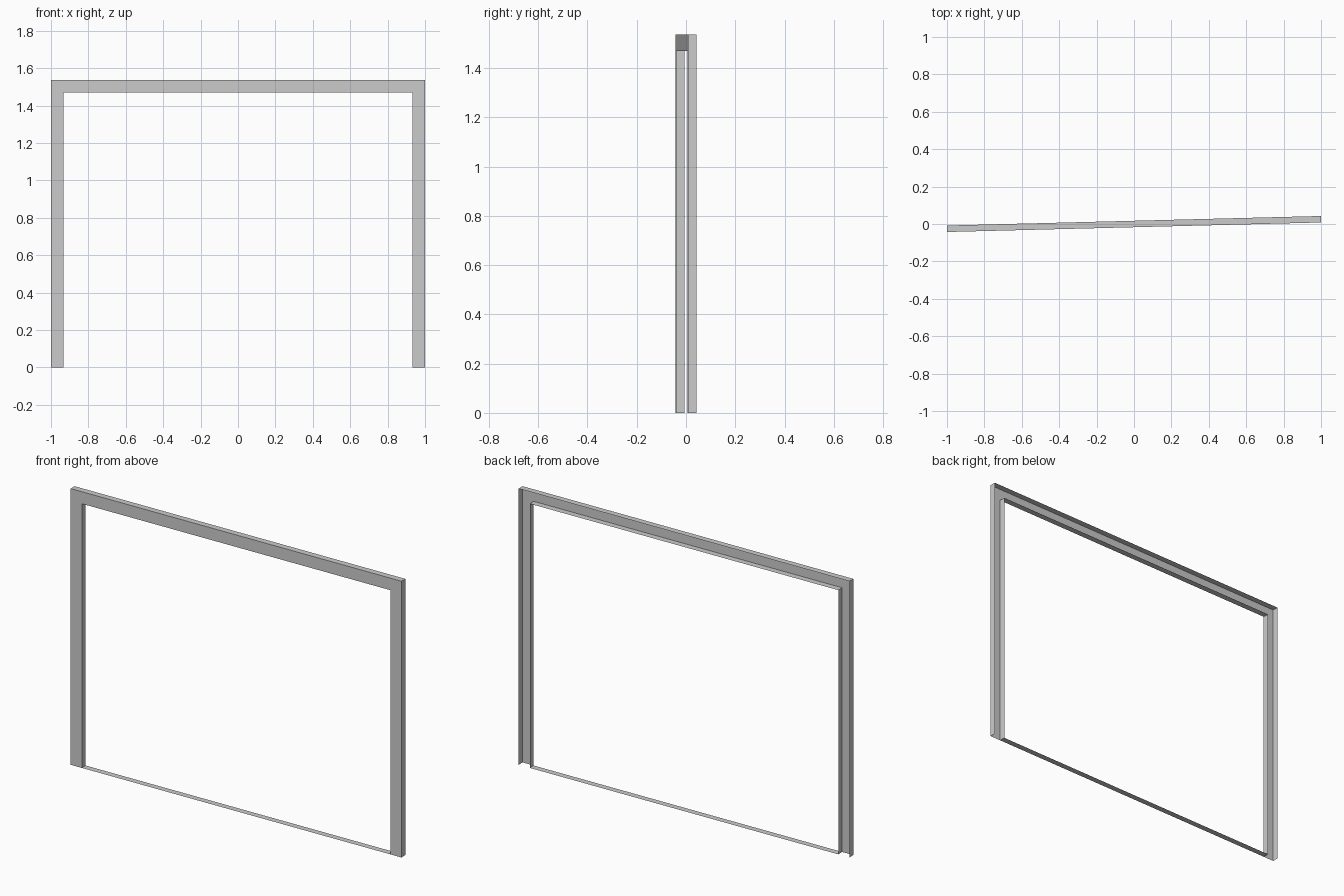
import bpy, bmesh, math
from mathutils import Matrix

if "Cube" in bpy.data.objects:
    bpy.data.objects.remove(bpy.data.objects["Cube"])

DEPTH = 0.0345           # front-to-back depth of the folded sheet
HALF = 0.9998            # half width of the frame
TOP = 1.536              # outer height
FACE = 0.067             # visible width of the casing
TURN = Matrix.Rotation(math.radians(1.46), 4, 'Z')   # slight swing about z


def portal(half, top):
    """Up one jamb, across the head, down the other jamb (x, z)."""
    return [(-half, 0), (-half, top), (half, top), (half, 0)]


def sheet(name, a, b, closed=False):
    """Quad strip between two matching 3D paths."""
    bm = bmesh.new()
    va = [bm.verts.new(p) for p in a]
    vb = [bm.verts.new(p) for p in b]
    n = len(a)
    for i in range(n if closed else n - 1):
        j = (i + 1) % n
        bm.faces.new((va[i], va[j], vb[j], vb[i]))
    bm.transform(TURN)
    me = bpy.data.meshes.new(name)
    bm.to_mesh(me)
    bm.free()
    ob = bpy.data.objects.new(name, me)
    bpy.context.collection.objects.link(ob)
    return ob


def at(path, y):
    return [(x, y, z) for x, z in path]


F, B = -DEPTH / 2, DEPTH / 2
outer = portal(HALF, TOP)
inner = portal(HALF - FACE, TOP - FACE)

# flat front face of the jambs and head
sheet("front_casing", at(outer, F), at(inner, F))
# outer return, open at the floor
sheet("outer_flange", at(outer, B), at(outer, F))
# inner lining, closed at the floor by the thin threshold
sheet("inner_lining_and_threshold", at(inner, F), at(inner, B), closed=True)
